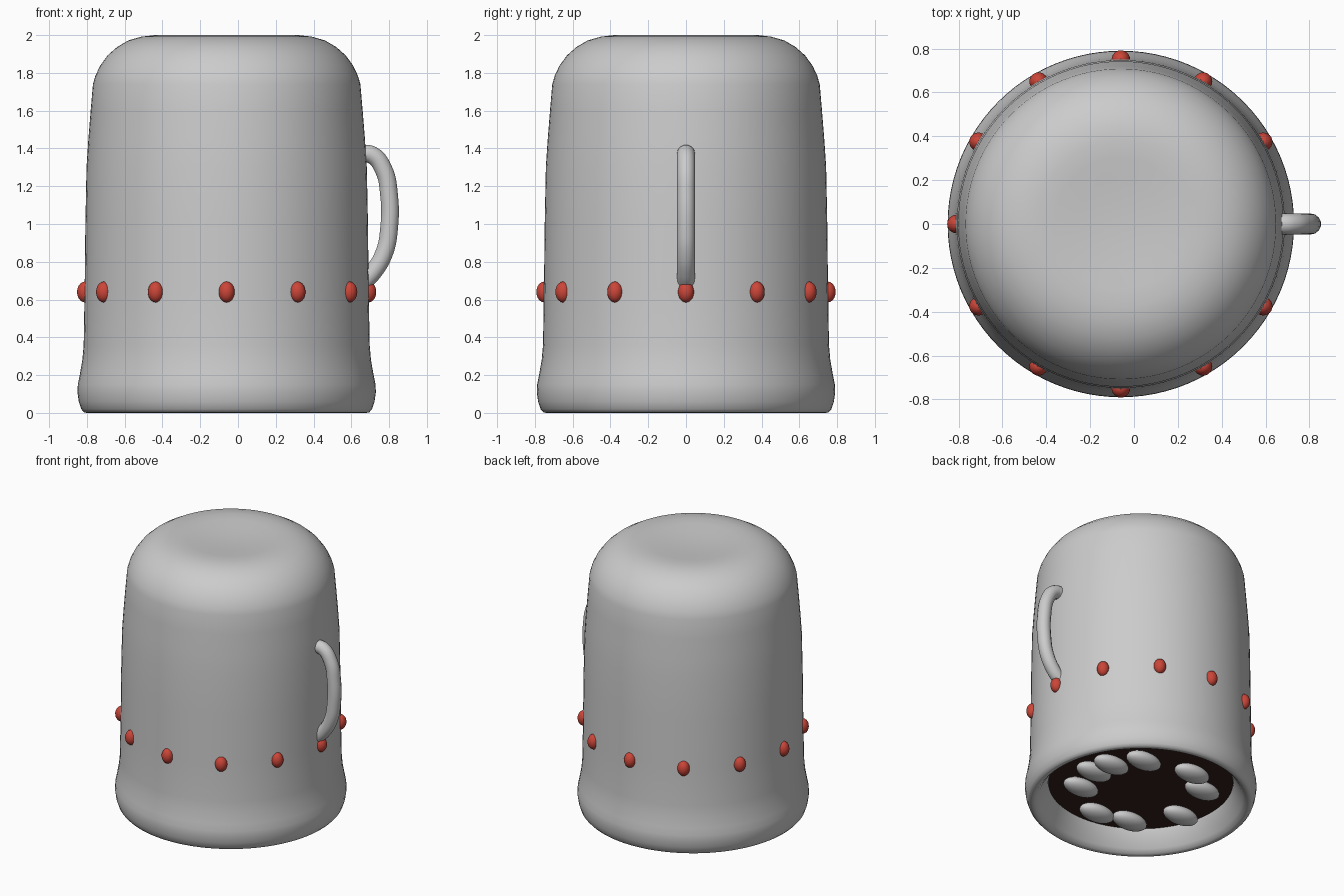
import bpy, bmesh, math
from mathutils import Vector, Matrix

if "Cube" in bpy.data.objects:
    bpy.data.objects.remove(bpy.data.objects["Cube"])

CX = -0.06  # axis of the mug


def paint(obj, name, color):
    mat = bpy.data.materials.get(name) or bpy.data.materials.new(name)
    mat.diffuse_color = color
    mat.use_nodes = True
    mat.node_tree.nodes["Principled BSDF"].inputs["Base Color"].default_value = mat.diffuse_color
    obj.data.materials.append(mat)


def lathe(name, profile, steps=96):
    """Spin an (r, z) profile around the mug axis."""
    bm = bmesh.new()
    verts = [bm.verts.new((r, 0, z)) for r, z in profile]
    edges = [bm.edges.new(p) for p in zip(verts, verts[1:])]
    bmesh.ops.spin(bm, geom=verts + edges, cent=(0, 0, 0), axis=(0, 0, 1),
                   angle=math.tau, steps=steps, use_duplicate=False)
    bmesh.ops.remove_doubles(bm, verts=bm.verts, dist=1e-5)
    bmesh.ops.recalc_face_normals(bm, faces=bm.faces)
    mesh = bpy.data.meshes.new(name)
    bm.to_mesh(mesh)
    bm.free()
    mesh.shade_smooth()
    obj = bpy.data.objects.new(name, mesh)
    obj.location.x = CX
    bpy.context.collection.objects.link(obj)
    return obj


def ellipsoid(name, center, radii):
    bm = bmesh.new()
    bmesh.ops.create_uvsphere(bm, u_segments=24, v_segments=16, radius=1)
    bmesh.ops.scale(bm, vec=Vector(radii), verts=bm.verts)
    mesh = bpy.data.meshes.new(name)
    bm.to_mesh(mesh)
    bm.free()
    mesh.shade_smooth()
    obj = bpy.data.objects.new(name, mesh)
    obj.location = center
    bpy.context.collection.objects.link(obj)
    return obj


# Upturned mug: outer wall from dimpled base to flared lip, then inner wall
lathe("mug_body", [
    (0, 1.98), (0.1, 1.982), (0.2, 1.988), (0.3, 1.996), (0.38, 2.0),
    (0.45, 1.992), (0.52, 1.972), (0.58, 1.937), (0.63, 1.893), (0.67, 1.838),
    (0.695, 1.785), (0.708, 1.74), (0.72, 1.6), (0.732, 1.45), (0.742, 1.3),
    (0.748, 1.0), (0.752, 0.65), (0.757, 0.36), (0.764, 0.28), (0.778, 0.2),
    (0.788, 0.15), (0.79, 0.11), (0.783, 0.06), (0.77, 0.02), (0.755, 0.003),
    (0.74, 0.0), (0.72, 0.004), (0.695, 0.03), (0.665, 0.08), (0.635, 0.13),
    (0.622, 0.18), (0.62, 0.4), (0.62, 1.5), (0.59, 1.75), (0.45, 1.87),
    (0, 1.88)])

# Drink surface inside the mouth
drink = lathe("drink_surface", [(0, 0.15), (0.4, 0.15), (0.63, 0.15)])
paint(drink, "dark_brown", (0.035, 0.015, 0.01, 1))

# Floating pieces around the drink
for i, (x, y) in enumerate([(0.41, -0.01), (0.34, -0.23), (0.38, 0.14),
                            (0.244, 0.322), (-0.12, 0.40), (-0.32, 0.27),
                            (0.03, -0.43), (-0.21, -0.37), (-0.43, -0.09)]):
    ellipsoid(f"floating_piece_{i + 1}", (CX + x, y, 0.09), (0.14, 0.08, 0.055))

# Ring of red studs
for i in range(12):
    a = math.tau * i / 12
    stud = ellipsoid(f"red_stud_{i + 1}",
                     (CX + 0.75 * math.cos(a), 0.75 * math.sin(a), 0.64),
                     (0.042, 0.042, 0.055))
    paint(stud, "red", (0.6, 0.06, 0.04, 1))

# Handle: round tube along a smooth path
path = [(0.65, 1.372), (0.71, 1.365), (0.77, 1.29), (0.8, 1.15),
        (0.8, 0.98), (0.775, 0.85), (0.715, 0.745), (0.66, 0.69)]
curve = bpy.data.curves.new("handle", 'CURVE')
curve.dimensions = '3D'
curve.bevel_depth = 0.048
curve.bevel_resolution = 5
curve.use_fill_caps = True
spline = curve.splines.new('BEZIER')
spline.bezier_points.add(len(path) - 1)
for p, (x, z) in zip(spline.bezier_points, path):
    p.co = (x, 0, z)
    p.handle_left_type = p.handle_right_type = 'AUTO'
bpy.context.collection.objects.link(bpy.data.objects.new("handle", curve))
